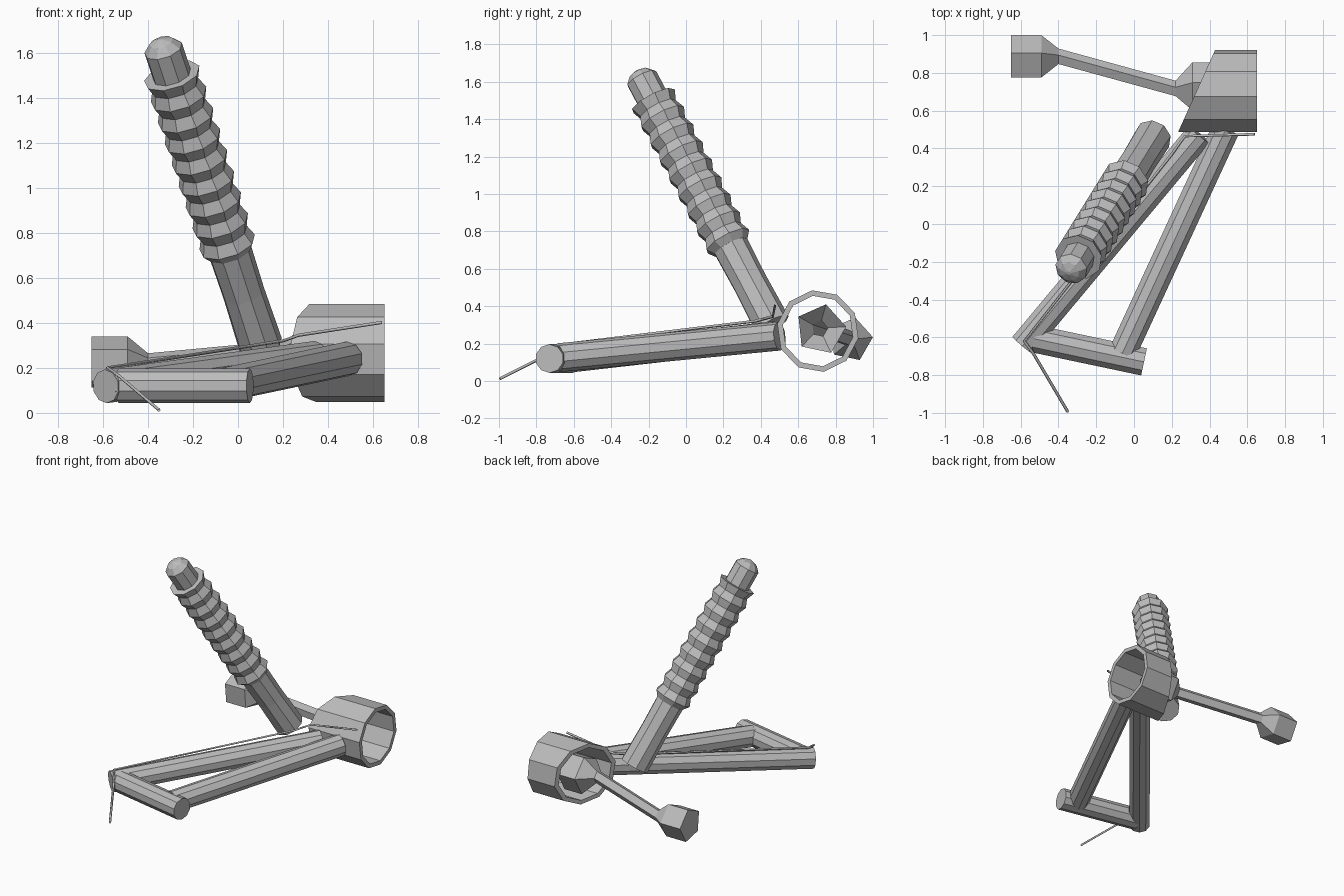
import bpy, bmesh, math
from mathutils import Vector

cube = bpy.data.objects.get("Cube")
if cube:
    bpy.data.objects.remove(cube)

grey = bpy.data.materials.new("plain_grey")
grey.use_nodes = True
colour = (0.5, 0.5, 0.5, 1)
grey.diffuse_color = colour
grey.node_tree.nodes["Principled BSDF"].inputs["Base Color"].default_value = colour


def finish(name, bm):
    bmesh.ops.recalc_face_normals(bm, faces=bm.faces)
    mesh = bpy.data.meshes.new(name)
    bm.to_mesh(mesh)
    bm.free()
    mesh.materials.append(grey)
    obj = bpy.data.objects.new(name, mesh)
    bpy.context.collection.objects.link(obj)
    return obj


def bridge(bm, a, b):
    n = len(a)
    for i in range(n):
        bm.faces.new((a[i], a[(i + 1) % n], b[(i + 1) % n], b[i]))


def loft(name, rings, sides, axis, turn=0.0, cap_start=True, cap_end=True):
    """Skin (centre, radius) rings that lie square to the axis."""
    axis = Vector(axis).normalized()
    u = Vector((0, 0, 1)).cross(axis).normalized()
    if abs(axis.x) > 0.999:
        u = Vector((0, 1, 0))
    v = axis.cross(u)
    bm = bmesh.new()
    loops = []
    for centre, radius in rings:
        loop = []
        for i in range(sides):
            a = turn + math.tau * i / sides
            loop.append(bm.verts.new(Vector(centre) + radius * (u * math.cos(a) + v * math.sin(a))))
        loops.append(loop)
    for a, b in zip(loops, loops[1:]):
        bridge(bm, a, b)
    if cap_start:
        bm.faces.new(loops[0])
    if cap_end:
        bm.faces.new(loops[-1])
    return finish(name, bm)


def tube(name, start, end, radius, sides=10):
    start, end = Vector(start), Vector(end)
    return loft(name, [(start, radius), (end, radius)], sides, end - start, math.pi / sides)


# Lower control arm: inner pivot bar and two legs reaching the hub
tube("pivot_bar", (-0.53, -0.607, 0.12), (0.053, -0.73, 0.12), 0.077)
tube("rear_leg", (-0.588, -0.642, 0.118), (0.345, 0.475, 0.245), 0.075)
tube("front_leg", (-0.06, -0.68, 0.125), (0.485, 0.5, 0.24), 0.077)

# Hub: ten-sided open ring with a slanted inner end
bm = bmesh.new()
loops = {}
for side in ("outer", "inner"):
    radius = 0.22 if side == "outer" else 0.19
    for end in ("face", "slant"):
        loop = []
        for i in range(10):
            a = math.radians(10 + 36 * i)
            y = 0.705 - radius * math.cos(a)
            z = 0.267 + radius * math.sin(a)
            x = 0.65 if end == "face" else 0.235 + 0.45 * (y - 0.49)
            loop.append(bm.verts.new((x, y, z)))
        loops[side, end] = loop
bridge(bm, loops["outer", "face"], loops["outer", "slant"])
bridge(bm, loops["outer", "slant"], loops["inner", "slant"])
bridge(bm, loops["inner", "slant"], loops["inner", "face"])
bridge(bm, loops["inner", "face"], loops["outer", "face"])
finish("wheel_hub", bm)

# Steering link: thin rod with five-sided ends, open inside the hub
loft("steering_link", [
    ((-0.65, 0.88, 0.222), 0.12),
    ((-0.49, 0.88, 0.222), 0.12),
    ((-0.40, 0.885, 0.222), 0.044),
    ((0.22, 0.715, 0.28), 0.044),
    ((0.31, 0.72, 0.276), 0.137),
    ((0.45, 0.72, 0.276), 0.137),
], 5, (1, 0, 0), math.radians(6), cap_end=False)

# Shock absorber: lower tube, ribbed bellows and domed plunger on one axis
base, top = Vector((0.10, 0.46, 0.30)), Vector((-0.34, -0.25, 1.64))


def stack(name, profile):
    loft(name, [(base.lerp(top, t), r) for t, r in profile], 9, top - base)


stack("shock_tube", [(0, 0.1), (0.17, 0.095), (0.36, 0.1)])
ribs = [(0.31, 0.1)]
for k in range(9):
    t = 0.335 + 0.07 * k
    ribs += [(t, 0.13), (t + 0.035, 0.108)]
stack("shock_bellows", ribs[:-1])
stack("shock_plunger", [(0.86, 0.088), (0.982, 0.088), (1.005, 0.055), (1.015, 0.01)])

# Sensor cable: thin square wire along the rear leg
curve = bpy.data.curves.new("cable_path", "CURVE")
curve.dimensions = "3D"
curve.bevel_depth = 0.008
curve.bevel_resolution = 0
path = [(-0.35, -0.995, 0.012), (-0.53, -0.69, 0.165), (-0.58, -0.62, 0.2),
        (0.2, 0.37, 0.32), (0.27, 0.465, 0.345), (0.64, 0.475, 0.402)]
spline = curve.splines.new("POLY")
spline.points.add(len(path) - 1)
for point, co in zip(spline.points, path):
    point.co = (*co, 1)
curve.materials.append(grey)
bpy.context.collection.objects.link(bpy.data.objects.new("sensor_cable", curve))
